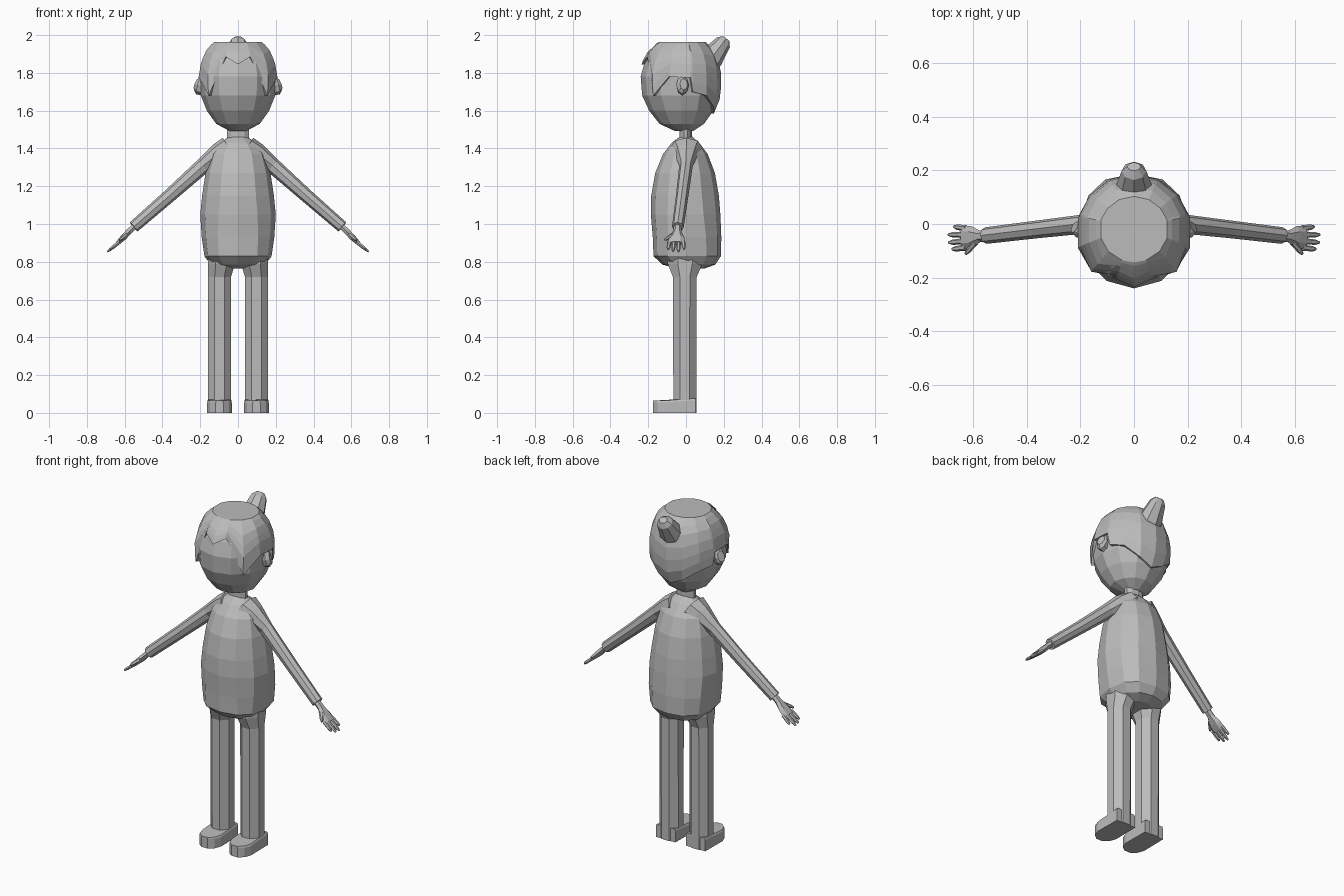
import bpy, bmesh, math
from mathutils import Vector

if "Cube" in bpy.data.objects:
    bpy.data.objects.remove(bpy.data.objects["Cube"])

grey = bpy.data.materials.new("plain grey")
grey.diffuse_color = (0.5, 0.5, 0.5, 1)
grey.use_nodes = True
grey.node_tree.nodes["Principled BSDF"].inputs["Base Color"].default_value = grey.diffuse_color


def loft(name, rings, start=True, end=True, mirror=False):
    """Skin a list of equal-length rings and cap the ends."""
    bm = bmesh.new()
    rows = [[bm.verts.new(p) for p in r] for r in rings]
    n = len(rows[0])
    for a, b in zip(rows, rows[1:]):
        for i in range(n):
            j = (i + 1) % n
            bm.faces.new((a[i], a[j], b[j], b[i]))
    if start:
        bm.faces.new(rows[0][::-1])
    if end:
        bm.faces.new(rows[-1])
    bmesh.ops.recalc_face_normals(bm, faces=bm.faces)
    me = bpy.data.meshes.new(name)
    bm.to_mesh(me)
    bm.free()
    me.materials.append(grey)
    ob = bpy.data.objects.new(name, me)
    bpy.context.collection.objects.link(ob)
    if mirror:
        ob.modifiers.new("mirror", 'MIRROR')
    return ob


def section(z, rx, yf, yb, n=12, cx=0.0, power=1.0, turn=0.0):
    """Horizontal oval ring from its half width, front and back."""
    pts = []
    for i in range(n):
        a = 2 * math.pi * (i + turn) / n
        s, c = math.sin(a), math.cos(a)
        s = math.copysign(abs(s) ** power, s)
        c = math.copysign(abs(c) ** power, c)
        pts.append((cx + rx * s, (yf + yb) / 2 - (yb - yf) / 2 * c, z))
    return pts


def tube(name, path, u, n=6, mirror=True):
    """Tube through (point, half width along u, half thickness)."""
    pts = [Vector(p[0]) for p in path]
    rings = []
    for i, (_, ru, rv) in enumerate(path):
        d = (pts[min(i + 1, len(pts) - 1)] - pts[max(i - 1, 0)]).normalized()
        uu = Vector(u)
        uu = (uu - d * uu.dot(d)).normalized()
        v = d.cross(uu)
        rings.append([pts[i] + uu * ru * math.cos(2 * math.pi * k / n)
                      + v * rv * math.sin(2 * math.pi * k / n) for k in range(n)])
    return loft(name, rings, mirror=mirror)


# Head: z, half width, front y, back y
HEAD = [(1.493, .045, -.06, .04), (1.53, .115, -.14, .095), (1.60, .165, -.195, .145),
        (1.68, .197, -.232, .172), (1.78, .203, -.240, .175), (1.86, .188, -.218, .163),
        (1.92, .160, -.185, .137), (1.955, .115, -.13, .09)]
loft("head", [section(*h) for h in HEAD])


def head_point(az, z, off):
    for a, b in zip(HEAD, HEAD[1:]):
        if z <= b[0]:
            break
    t = (z - a[0]) / (b[0] - a[0])
    _, rx, yf, yb = [p + (q - p) * t for p, q in zip(a, b)]
    a = math.radians(az)
    return ((rx + off) * math.sin(a),
            (yf + yb) / 2 - ((yb - yf) / 2 + off) * math.cos(a), z + off * .7 * (z > 1.94))


# Hair cap with a zigzag hairline: angle from the front, height of the edge
LINE = [(0, 1.845), (20, 1.885), (48, 1.68), (75, 1.78), (105, 1.775),
        (108, 1.70), (130, 1.68), (155, 1.62), (180, 1.585)]
edge = LINE + [(-a, z) for a, z in LINE[-2:0:-1]]
hair = [[head_point(a, z, -.01) for a, z in edge]]
for t in (0, .2, .4, .6, .8, .92, 1):
    hair.append([head_point(a, z + (1.955 - z) * t, .013) for a, z in edge])
loft("hair", hair, start=False)

# Hair bun
tube("hair_bun", [((0, .10, 1.835), .055, .055), ((0, .135, 1.88), .070, .064),
                  ((0, .198, 1.962), .046, .043), ((0, .214, 1.982), .025, .02)],
     (1, 0, 0), n=8, mirror=False)

# Ears
tube("ear", [((.185, -.02, 1.73), .03, .05), ((.208, -.018, 1.735), .034, .05),
             ((.222, -.012, 1.74), .022, .032)], (0, 1, 0), n=8)

# Neck
loft("neck", [section(z, .06, -.035, .032, 10) for z in (1.43, 1.52)])

# Torso
TORSO = [(.765, .09, -.05, .10, 1), (.785, .145, -.125, .155, .9), (.83, .178, -.172, .185, .8),
         (.93, .192, -.176, .187, .85), (1.05, .20, -.186, .182, .95), (1.15, .19, -.184, .174, 1),
         (1.27, .172, -.163, .153, 1), (1.37, .145, -.122, .115, 1),
         (1.43, .095, -.075, .07, 1), (1.465, .045, -.03, .03, 1)]
loft("torso", [section(*t[:4], power=t[4]) for t in TORSO])

# Arms with sleeve ends
tube("arm", [((.05, .002, 1.405), .085, .06), ((.10, .002, 1.375), .065, .055),
             ((.185, 0, 1.308), .036, .042), ((.36, -.02, 1.152), .033, .036),
             ((.552, -.043, .985), .031, .032)], (0, 1, 0), n=8)

# Hands and fingers
tube("palm", [((.54, -.043, .995), .02, .018), ((.575, -.046, .962), .022, .018),
              ((.607, -.05, .928), .043, .018), ((.638, -.05, .898), .044, .013)],
     (0, 1, 0), n=6)
FINGERS = [((.628, -.088, .905), (.678, -.094, .866)),
           ((.630, -.064, .903), (.690, -.069, .855)),
           ((.630, -.040, .903), (.692, -.040, .853)),
           ((.626, -.016, .906), (.672, -.010, .866)),
           ((.590, -.068, .945), (.628, -.112, .915))]
for i, (a, b) in enumerate(FINGERS):
    mid = Vector(a).lerp(Vector(b), .75)
    u = (0, 1, 0) if i < 4 else (1, 0, 1)
    tube("thumb" if i == 4 else "finger_%d" % (i + 1),
         [(a, .012, .011), (mid, .010, .009), (b, .005, .005)], u, n=6)

# Trouser legs
loft("leg", [section(z, rx, yf, yb, 8, x, turn=.5) for z, rx, yf, yb, x in
             [(.0, .066, -.072, .06, .098), (.72, .066, -.074, .062, .098),
              (.79, .078, -.105, .095, .088), (.83, .078, -.105, .095, .088)]], mirror=True)

# Shoes: rounded toe outline raised from the ground
TOE = [(-.063, .05), (-.065, -.11), (-.05, -.15), (-.02, -.174),
       (.02, -.174), (.05, -.15), (.065, -.11), (.063, .05)]
loft("shoe", [[(.098 + x * s, y, z + (.012 * (y > 0) if z > .05 else 0)) for x, y in TOE]
              for z, s in ((0, 1), (.055, 1), (.065, .92))], mirror=True)
